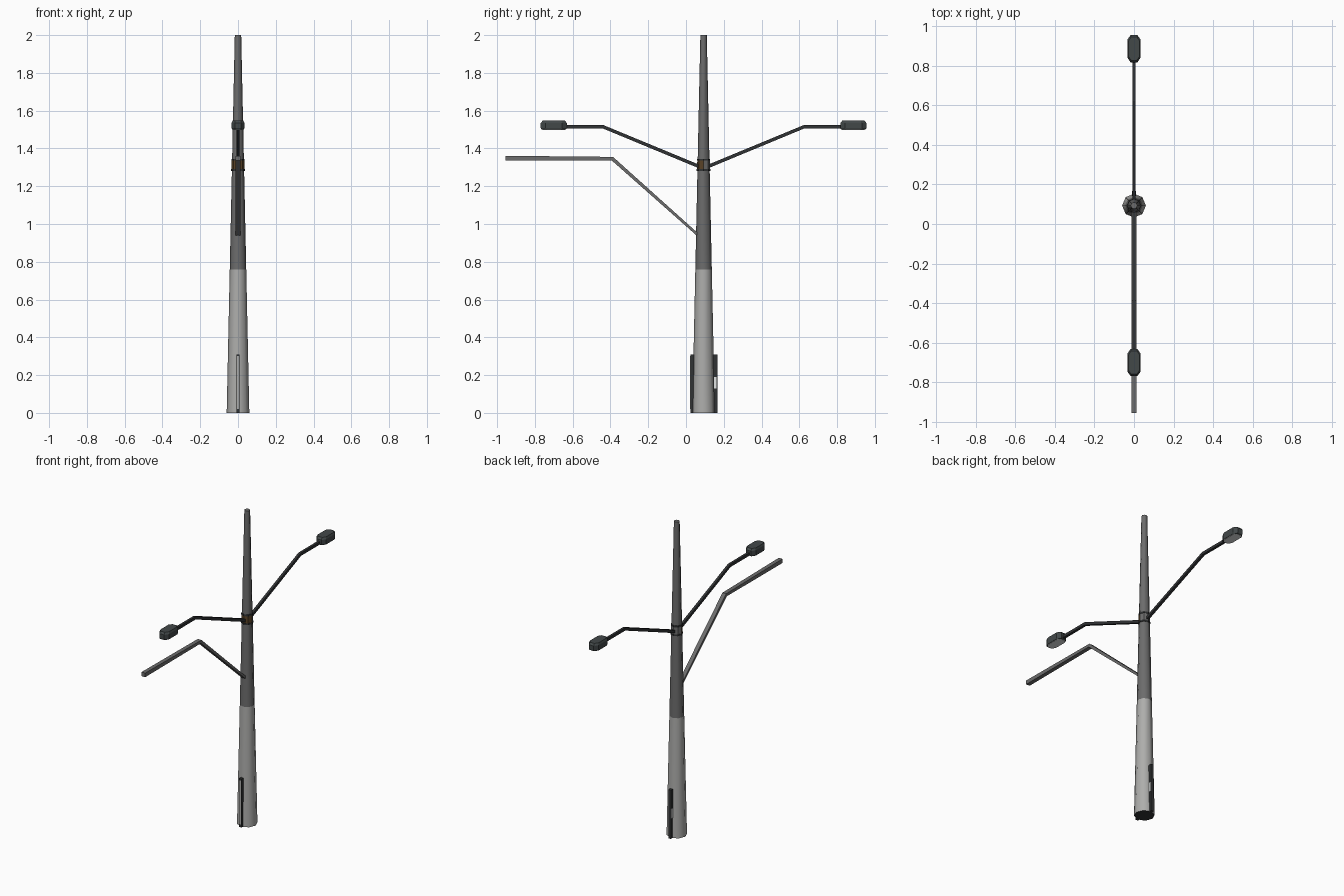
import bpy, bmesh, math
from mathutils import Vector

cube = bpy.data.objects.get("Cube")
if cube:
    bpy.data.objects.remove(cube, do_unlink=True)

POLE_Y = 0.093


def material(name, rgb):
    m = bpy.data.materials.new(name)
    m.use_nodes = True
    m.diffuse_color = (*rgb, 1)
    bsdf = m.node_tree.nodes["Principled BSDF"]
    bsdf.inputs["Base Color"].default_value = (*rgb, 1)
    bsdf.inputs["Roughness"].default_value = 0.8
    return m


pale = material("pale concrete", (0.42, 0.42, 0.41))
grey = material("weathered grey", (0.15, 0.15, 0.15))
black = material("dark metal", (0.03, 0.032, 0.034))
housing = material("lamp housing", (0.055, 0.065, 0.066))
glass = material("white glass", (0.75, 0.77, 0.77))
rust = material("rusty brown", (0.10, 0.055, 0.02))


def loft(name, rings, mats, rule=None, smooth=False):
    """Skin a list of equal-length point rings and cap both ends."""
    bm = bmesh.new()
    loops = [[bm.verts.new(p) for p in ring] for ring in rings]
    for a, b in zip(loops, loops[1:]):
        for i in range(len(a)):
            j = (i + 1) % len(a)
            bm.faces.new((a[i], a[j], b[j], b[i]))
    bm.faces.new(loops[0][::-1])
    bm.faces.new(loops[-1])
    bmesh.ops.recalc_face_normals(bm, faces=bm.faces[:])
    if rule:
        for f in bm.faces:
            f.material_index = rule(f)
    mesh = bpy.data.meshes.new(name)
    bm.to_mesh(mesh)
    bm.free()
    for m in mats:
        mesh.materials.append(m)
    obj = bpy.data.objects.new(name, mesh)
    bpy.context.collection.objects.link(obj)
    if smooth:
        bpy.ops.object.select_all(action='DESELECT')
        obj.select_set(True)
        bpy.context.view_layer.objects.active = obj
        bpy.ops.object.shade_smooth_by_angle(angle=math.radians(50))
    return obj


def circle(r, z, sides=8):
    return [(r * math.cos(math.tau * i / sides),
             POLE_Y + r * math.sin(math.tau * i / sides), z) for i in range(sides)]


def pole_radius(z):
    return 0.06 - 0.0215 * z


def box(name, lo, hi, mat):
    rings = [[(lo[0], lo[1], z), (hi[0], lo[1], z), (hi[0], hi[1], z), (lo[0], hi[1], z)]
             for z in (lo[2], hi[2])]
    return loft(name, rings, [mat])


def bar(name, path, half_w, half_t, mat):
    """Rectangular bar along (y, z) points, mitred at the bends."""
    pts = [Vector(p) for p in path]
    rings = []
    for i, p in enumerate(pts):
        dirs = [(b - a).normalized() for a, b in zip(pts, pts[1:])][max(i - 1, 0):i + 1]
        d = sum(dirs, Vector((0, 0))).normalized()
        n = Vector((-d.y, d.x)) * half_t[i]
        rings.append([(sx * half_w, p.x + s * n.x, p.y + s * n.y)
                      for sx, s in ((-1, -1), (1, -1), (1, 1), (-1, 1))])
    return loft(name, rings, [mat])


# Tapered pole: pale lower part, grey upper part, dark underside
def pole_colour(f):
    if f.normal.z < -0.9:
        return 2
    return 0 if f.calc_center_median().z < 0.76 else 1


loft("pole", [circle(pole_radius(z), z) for z in (0, 0.76, 2.0)],
     [pale, grey, black], pole_colour, smooth=True)

# Clamp: two bands with side plates and brown front plates
for label, z in (("lower", 1.28), ("upper", 1.335)):
    loft(label + "_clamp_band", [circle(pole_radius(z) + 0.004, z + h) for h in (0, 0.01)], [black])


def clamp_colour(f):
    return 1 if f.normal.y < -0.3 and abs(f.normal.z) < 0.5 else 0


loft("clamp_sleeve", [circle(pole_radius(z) + 0.002, z) for z in (1.285, 1.34)],
     [grey, rust], clamp_colour)

# Lamp arms and heads, mirrored across the pole
OUTLINE = [(-0.5, -1), (0.5, -1), (1, -0.65), (1, 0.65), (0.5, 1), (-0.5, 1), (-1, 0.65), (-1, -0.65)]
for label, s in (("front", -1), ("back", 1)):
    bar(label + "_lamp_arm", [(POLE_Y + s * d, z) for d, z in ((0.025, 1.305), (0.53, 1.514), (0.74, 1.514))],
        0.008, (0.009, 0.009, 0.009), black)
    yc = POLE_Y + s * 0.793
    rings = [[(x * 0.034 * k, yc + y * 0.069 * k, z) for x, y in OUTLINE]
             for k, z in ((0.93, 1.50), (1, 1.507), (1, 1.535), (0.85, 1.547))]
    loft(label + "_lamp_head", rings, [housing])
    lens = [[(x * 0.029, yc + y * 0.06, z) for x, y in OUTLINE] for z in (1.498, 1.502)]
    loft(label + "_lamp_lens", lens, [glass])

# Bent sign arm
bar("sign_arm", [(0.06, 0.945), (-0.39, 1.346), (-0.955, 1.348)],
    0.013, (0.007, 0.01, 0.013), grey)

# Upright strips at the foot, dark frame with a pale face
for label, s, reach in (("front", -1, 0.070), ("back", 1, 0.073)):
    y0, y1 = sorted((POLE_Y + s * 0.04, POLE_Y + s * reach))
    box(label + "_foot_frame", (-0.009, y0, 0), (0.009, y1, 0.31), black)
    face = POLE_Y + s * reach
    if s < 0:
        box("front_foot_panel", (-0.006, face - 0.002, 0.02), (0.006, face + 0.002, 0.30), pale)
    else:
        box("back_foot_label", (-0.0105, face - 0.018, 0.13), (0.0105, face - 0.004, 0.19), glass)
